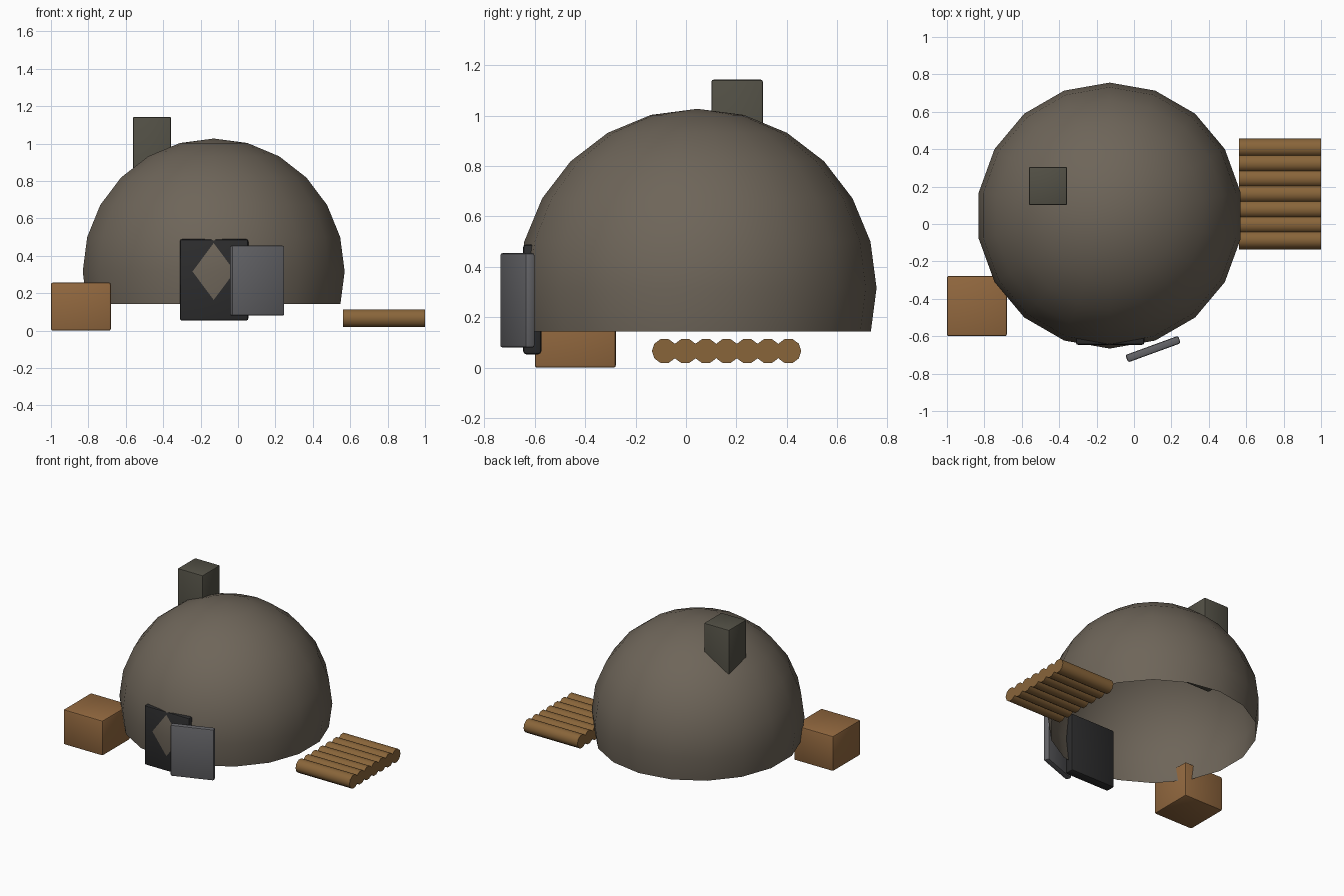
import bpy, bmesh, math
from mathutils import Vector

if "Cube" in bpy.data.objects:
    bpy.data.objects.remove(bpy.data.objects["Cube"])


def material(name, rgb):
    m = bpy.data.materials.new(name)
    m.diffuse_color = (*rgb, 1)
    m.use_nodes = True
    m.node_tree.nodes["Principled BSDF"].inputs["Base Color"].default_value = m.diffuse_color
    return m


STONE = material("dome_stone", (0.155, 0.13, 0.10))
FLUE = material("chimney_stone", (0.085, 0.08, 0.06))
IRON = material("black_iron", (0.025, 0.025, 0.026))
STEEL = material("door_steel", (0.13, 0.13, 0.14))
CRATE = material("crate_wood", (0.29, 0.14, 0.05))
LOG = material("log_wood", (0.25, 0.13, 0.042))


def finish(name, bm, mat, angle):
    me = bpy.data.meshes.new(name)
    bm.to_mesh(me)
    bm.free()
    me.materials.append(mat)
    ob = bpy.data.objects.new(name, me)
    bpy.context.collection.objects.link(ob)
    bpy.ops.object.select_all(action='DESELECT')
    ob.select_set(True)
    bpy.context.view_layer.objects.active = ob
    bpy.ops.object.shade_smooth_by_angle(angle=math.radians(angle))
    return ob


def box(name, centre, size, mat, bevel, turn=0):
    bm = bmesh.new()
    bmesh.ops.create_cube(bm, size=1)
    bmesh.ops.scale(bm, vec=size, verts=bm.verts)
    bmesh.ops.bevel(bm, geom=bm.edges[:], offset=bevel, segments=2,
                    profile=0.5, affect='EDGES')
    ob = finish(name, bm, mat, 35)
    ob.location = centre
    ob.rotation_euler.z = math.radians(turn)
    return ob


# Open-bottomed oven dome
bm = bmesh.new()
bmesh.ops.create_uvsphere(bm, u_segments=18, v_segments=12, radius=0.711)
bmesh.ops.translate(bm, vec=(-0.13, 0.045, 0.316), verts=bm.verts)
bmesh.ops.bisect_plane(bm, geom=bm.verts[:] + bm.edges[:] + bm.faces[:],
                       plane_co=Vector((0, 0, 0.143)), plane_no=Vector((0, 0, 1)),
                       clear_inner=True)
finish("oven_dome", bm, STONE, 40)

# Chimney, running down inside the dome
box("chimney", (-0.46, 0.203, 0.86), (0.204, 0.204, 0.565), FLUE, 0.008)

# Mouth of the oven and its swung-open door
box("oven_mouth", (-0.128, -0.61, 0.271), (0.366, 0.072, 0.436), IRON, 0.012)
box("oven_door", (0.102, -0.669, 0.267), (0.30, 0.042, 0.375), STEEL, 0.01, 20)

# Crate at the left
box("crate", (-0.84, -0.439, 0.1285), (0.32, 0.322, 0.257), CRATE, 0.01)

# Row of firewood logs at the right
for i in range(7):
    bm = bmesh.new()
    bmesh.ops.create_cone(bm, cap_ends=True, segments=10, radius1=0.05,
                          radius2=0.05, depth=0.438)
    log = finish(f"log_{i + 1}", bm, LOG, 40)
    log.rotation_euler.y = math.radians(90)
    log.location = (0.781, 0.161 + (i - 3) * 0.082, 0.066)
